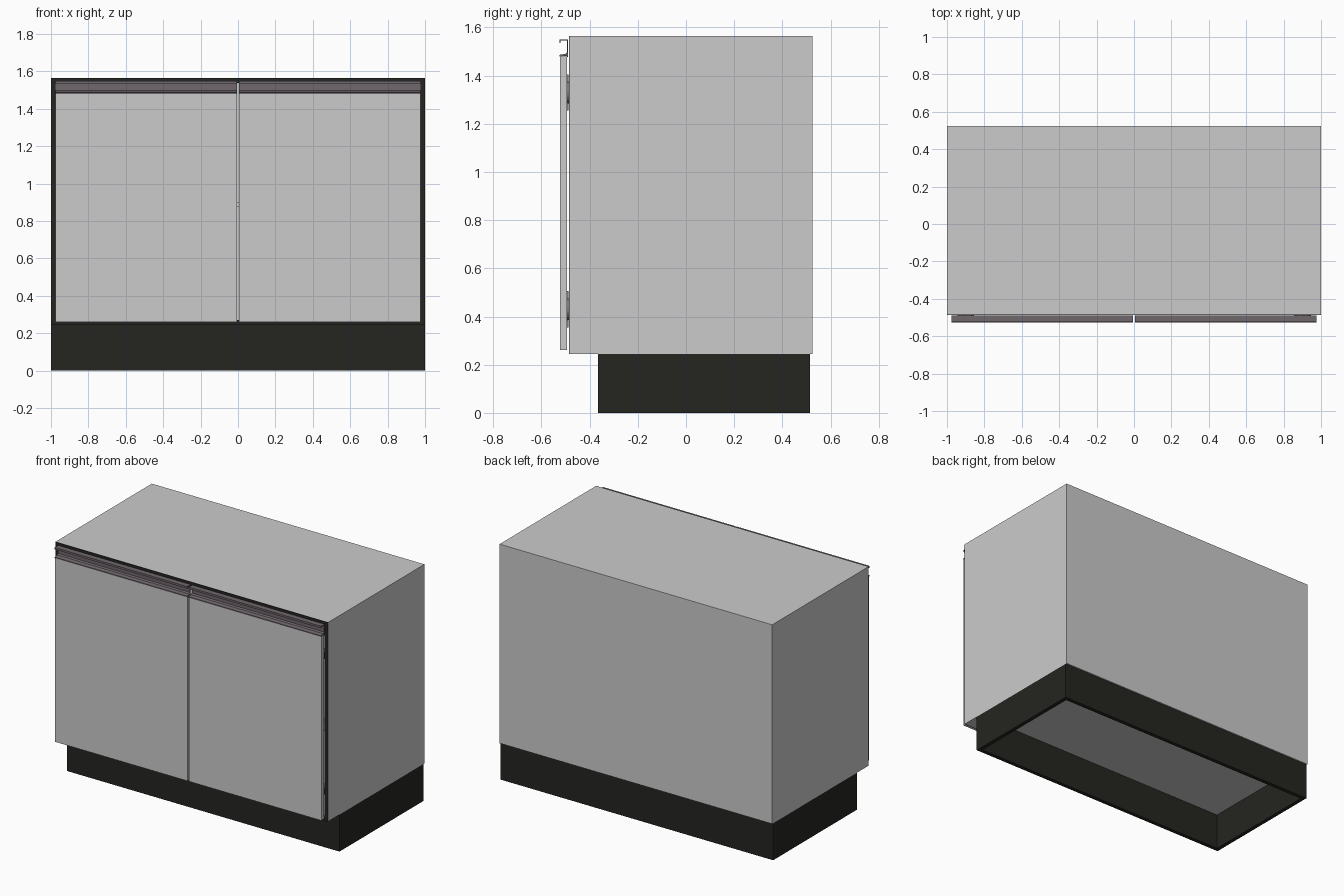
import bpy, bmesh, math
from mathutils import Matrix

if "Cube" in bpy.data.objects:
    bpy.data.objects.remove(bpy.data.objects["Cube"])


def material(name, rgb):
    m = bpy.data.materials.new(name)
    m.diffuse_color = (*rgb, 1)
    m.use_nodes = True
    m.node_tree.nodes["Principled BSDF"].inputs["Base Color"].default_value = m.diffuse_color
    return m


BLACK = material("black_edge", (0.018, 0.018, 0.015))
MAUVE = material("anodised_profile", (0.16, 0.135, 0.15))
STEEL = material("hinge_steel", (0.2, 0.2, 0.2))


def add_object(name, bm, mat=None):
    bmesh.ops.recalc_face_normals(bm, faces=bm.faces)
    me = bpy.data.meshes.new(name)
    bm.to_mesh(me)
    bm.free()
    ob = bpy.data.objects.new(name, me)
    bpy.context.collection.objects.link(ob)
    if mat:
        me.materials.append(mat)
    return ob


def box(name, x, y, z, mat=None):
    bm = bmesh.new()
    size = [b - a for a, b in (x, y, z)]
    mid = [(a + b) / 2 for a, b in (x, y, z)]
    bmesh.ops.create_cube(bm, size=1, matrix=Matrix.Translation(mid) @ Matrix.Diagonal((*size, 1)))
    return add_object(name, bm, mat)


def span(side, a, b):
    return tuple(sorted((side * a, side * b)))


def extrude_x(name, profile, x, mat):
    bm = bmesh.new()
    face = bm.faces.new([bm.verts.new((x[0], y, z)) for y, z in profile])
    new = bmesh.ops.extrude_face_region(bm, geom=[face])["geom"]
    bmesh.ops.translate(bm, vec=(x[1] - x[0], 0, 0),
                        verts=[v for v in new if isinstance(v, bmesh.types.BMVert)])
    return add_object(name, bm, mat)


T = 0.026                      # board thickness
Z0, Z1 = 0.245, 1.565          # carcass bottom and top
F, B = -0.483, 0.515           # carcass front and back
EDGE = (F - 0.003, F)          # black edging on the front of the boards

# Plinth frame, open underneath
box("plinth_front", (-1, 1), (-0.365, -0.365 + T), (0, Z0), BLACK)
box("plinth_back", (-1, 1), (B - T, B), (0, Z0), BLACK)
for s, n in ((-1, "left"), (1, "right")):
    box(f"plinth_{n}", span(s, 1 - T, 1), (-0.365 + T, B - T), (0, Z0), BLACK)

# Carcass boards
box("bottom_board", (-1, 1), (F, B), (Z0, Z0 + T))
box("top_board", (-1, 1), (F, B), (Z1 - T, Z1))
box("back_panel", (-1, 1), (B, 0.525), (Z0, Z1))
box("shelf", (-1 + T, 1 - T), (F + 0.04, B), (0.875, 0.9))
box("bottom_edging", (-1, 1), EDGE, (Z0, Z0 + T), BLACK)
box("top_edging", (-1, 1), EDGE, (Z1 - T, Z1), BLACK)

# Handle channel section: upper lip, back web, lower lip over the door
channel = [(-0.525, 1.536), (-0.525, 1.549), (-0.489, 1.549), (-0.489, 1.478),
           (-0.493, 1.478), (-0.493, 1.482), (-0.526, 1.479), (-0.526, 1.486),
           (-0.500, 1.490), (-0.493, 1.498), (-0.493, 1.545), (-0.521, 1.545), (-0.521, 1.536)]

# Sides, doors, handles and hinges mirrored about x = 0
for s, n in ((-1, "left"), (1, "right")):
    box(f"side_{n}", span(s, 1 - T, 1), (F, B), (Z0 + T, Z1 - T))
    box(f"side_edging_{n}", span(s, 1 - T, 1), EDGE, (Z0 + T, Z1 - T), BLACK)
    door_x = span(s, 0.006, 0.977)
    box(f"door_{n}", door_x, (-0.523, -0.493), (0.26, 1.479))
    extrude_x(f"handle_{n}", channel, door_x, MAUVE)
    for z, level in ((0.43, "lower"), (1.33, "upper")):
        bm = bmesh.new()
        bmesh.ops.create_cone(bm, cap_ends=True, segments=24, radius1=0.045, radius2=0.045, depth=0.02,
                              matrix=Matrix.Translation((s * 0.9, -0.485, z))
                              @ Matrix.Rotation(math.pi / 2, 4, 'X'))
        add_object(f"hinge_cup_{n}_{level}", bm, STEEL)
        box(f"hinge_flange_{n}_{level}", span(s, 0.87, 0.91), (-0.493, -0.487), (z - 0.075, z + 0.075), STEEL)
        box(f"hinge_arm_{n}_{level}", span(s, 0.925, 0.965), (-0.48, -0.32), (z - 0.02, z + 0.02), STEEL)
        box(f"hinge_plate_{n}_{level}", span(s, 0.962, 1 - T), (-0.43, -0.33), (z - 0.055, z + 0.055), STEEL)
